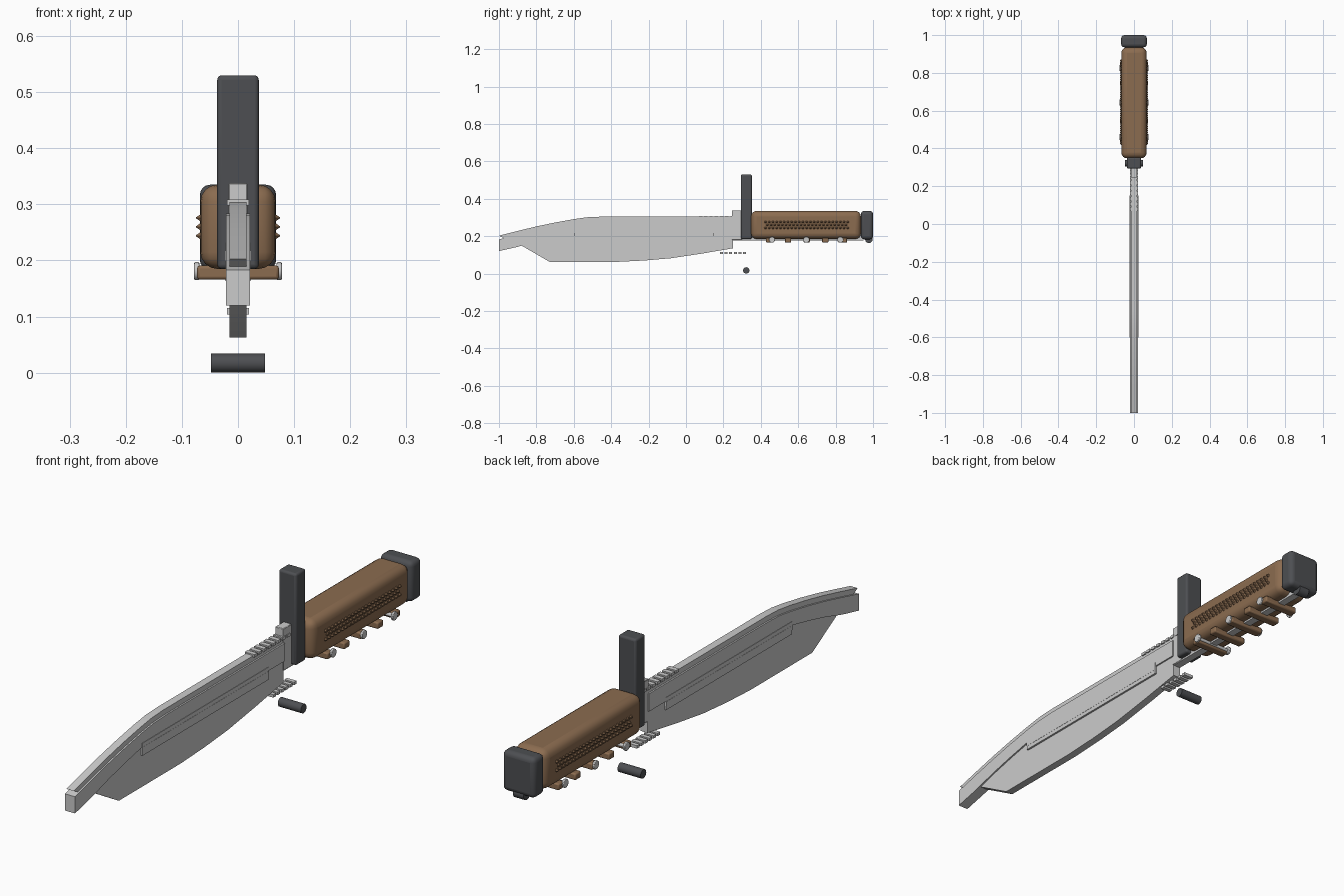
import bpy, bmesh, math
from mathutils import Matrix

if "Cube" in bpy.data.objects:
    bpy.data.objects.remove(bpy.data.objects["Cube"])


def material(name, rgb):
    m = bpy.data.materials.new(name)
    m.diffuse_color = (*rgb, 1)
    m.use_nodes = True
    m.node_tree.nodes["Principled BSDF"].inputs["Base Color"].default_value = m.diffuse_color
    return m


STEEL = material("steel", (0.53, 0.53, 0.55))
DARK = material("dark_metal", (0.075, 0.078, 0.085))
WOOD = material("wood", (0.26, 0.15, 0.08))


def finish(name, bm, mat, bevel=0, segments=3, smooth=True):
    bmesh.ops.recalc_face_normals(bm, faces=bm.faces)
    me = bpy.data.meshes.new(name)
    bm.to_mesh(me)
    bm.free()
    me.materials.append(mat)
    ob = bpy.data.objects.new(name, me)
    bpy.context.collection.objects.link(ob)
    if bevel:
        mod = ob.modifiers.new("Bevel", "BEVEL")
        mod.width, mod.segments = bevel, segments
        mod.limit_method, mod.angle_limit = "ANGLE", math.radians(40)
    if smooth:
        bpy.ops.object.select_all(action="DESELECT")
        ob.select_set(True)
        bpy.context.view_layer.objects.active = ob
        bpy.ops.object.shade_smooth_by_angle(angle=math.radians(35))
    return ob


def add_box(bm, x, y0, y1, z0, z1):
    m = (Matrix.Translation((0, (y0 + y1) / 2, (z0 + z1) / 2))
         @ Matrix.Diagonal((2 * x, y1 - y0, z1 - z0, 1)))
    bmesh.ops.create_cube(bm, size=1, matrix=m)


def box(name, mat, x, y0, y1, z0, z1, bevel=0, segments=3):
    bm = bmesh.new()
    add_box(bm, x, y0, y1, z0, z1)
    return finish(name, bm, mat, bevel, segments)


def add_rod(bm, x0, x1, y, z, r, sides=24):
    m = Matrix.Translation(((x0 + x1) / 2, y, z)) @ Matrix.Rotation(math.pi / 2, 4, "Y")
    bmesh.ops.create_cone(bm, cap_ends=True, segments=sides, radius1=r, radius2=r,
                          depth=x1 - x0, matrix=m)


def plate(name, mat, pts, x, bevel=0):
    # side profile (y, z) extruded symmetrically across x
    bm = bmesh.new()
    face = bm.faces.new([bm.verts.new((-x, y, z)) for y, z in pts])
    ext = bmesh.ops.extrude_face_region(bm, geom=[face])["geom"]
    bmesh.ops.translate(bm, vec=(2 * x, 0, 0),
                        verts=[v for v in ext if isinstance(v, bmesh.types.BMVert)])
    return finish(name, bm, mat, bevel, 2)


# Blade: narrow spine strip, thick body, and lower cutting blade
top = [(-1, 0.203), (-0.9, 0.228), (-0.8, 0.252), (-0.7, 0.273), (-0.6, 0.291),
       (-0.53, 0.301), (-0.46, 0.304), (0.25, 0.304)]
shoulder = [(y, z - 0.02) for y, z in top]
spine = top + [(0.25, 0.27)] + [(y, z - 0.03) for y, z in top[-2:0:-1]] + [(-0.97, 0.187)]
plate("blade_spine", STEEL, spine, 0.015)
plate("blade_body", STEEL, shoulder + [
    (0.25, 0.217), (-0.6, 0.217), (-0.7, 0.196), (-0.8, 0.172), (-0.9, 0.143), (-1, 0.12)],
    0.021)
plate("cutting_blade", STEEL, [
    (-0.88, 0.15), (-0.73, 0.063), (-0.36, 0.063), (-0.22, 0.07), (-0.08, 0.082),
    (0.08, 0.106), (0.25, 0.135), (0.25, 0.26), (-0.6, 0.26), (-0.75, 0.21)], 0.015)
box("fuller_plate", STEEL, 0.0225, -0.6, 0.15, 0.185, 0.232)
box("fuller_rib", STEEL, 0.0232, -0.6, 0.15, 0.2, 0.217)

# Tang and shoulder block
box("tang", STEEL, 0.015, 0.24, 0.95, 0.178, 0.29)
box("shoulder_block", STEEL, 0.017, 0.245, 0.3, 0.18, 0.338, 0.002, 1)

# Thumb ridges above and below
bm = bmesh.new()
for i in range(8):
    y = 0.078 + i * 0.028
    add_box(bm, 0.02, y - 0.009, y + 0.009, 0.298, 0.309)
for i in range(6):
    y = 0.19 + i * 0.0245
    add_box(bm, 0.02, y - 0.008, y + 0.008, 0.104, 0.115)
finish("thumb_ridges", bm, STEEL, smooth=False)

# Guard and cross pin
box("guard", DARK, 0.037, 0.293, 0.352, 0.185, 0.53, 0.008)
bm = bmesh.new()
add_rod(bm, -0.048, 0.048, 0.322, 0.017, 0.017)
finish("guard_pin", bm, DARK)

# Handle and pommel
box("handle", WOOD, 0.067, 0.348, 0.935, 0.185, 0.335, 0.03, 4)
box("pommel", DARK, 0.068, 0.935, 1.0, 0.183, 0.335, 0.018, 4)
bm = bmesh.new()
add_rod(bm, -0.022, 0.022, 0.978, 0.183, 0.02)
finish("lanyard_knob", bm, DARK)

# Grip studs on both sides
bm = bmesh.new()
for s in (-1, 1):
    for row in range(3):
        for i in range(23 - row % 2):
            y = 0.425 + i * 0.02 + (row % 2) * 0.01
            m = (Matrix.Translation((s * 0.0705, y, 0.244 + row * 0.016))
                 @ Matrix.Rotation(s * math.pi / 2, 4, "Y"))
            bmesh.ops.create_cone(bm, cap_ends=True, segments=6, radius1=0.008,
                                  radius2=0.001, depth=0.009, matrix=m)
finish("grip_studs", bm, WOOD, smooth=False)

# Finger bars and rivets under the handle
bm = bmesh.new()
for i in range(5):
    y = 0.445 + i * 0.1
    add_box(bm, 0.073, y - 0.017, y + 0.017, 0.166, 0.191)
finish("finger_bars", bm, WOOD, 0.005, 2)
bm = bmesh.new()
for y in (0.46, 0.643, 0.825):
    for s in (-1, 1):
        add_rod(bm, s * 0.0735 - 0.0045, s * 0.0735 + 0.0045, y, 0.181, 0.016)
    add_rod(bm, -0.07, 0.07, y, 0.181, 0.007, 12)
finish("rivets", bm, STEEL, 0.002, 2)
